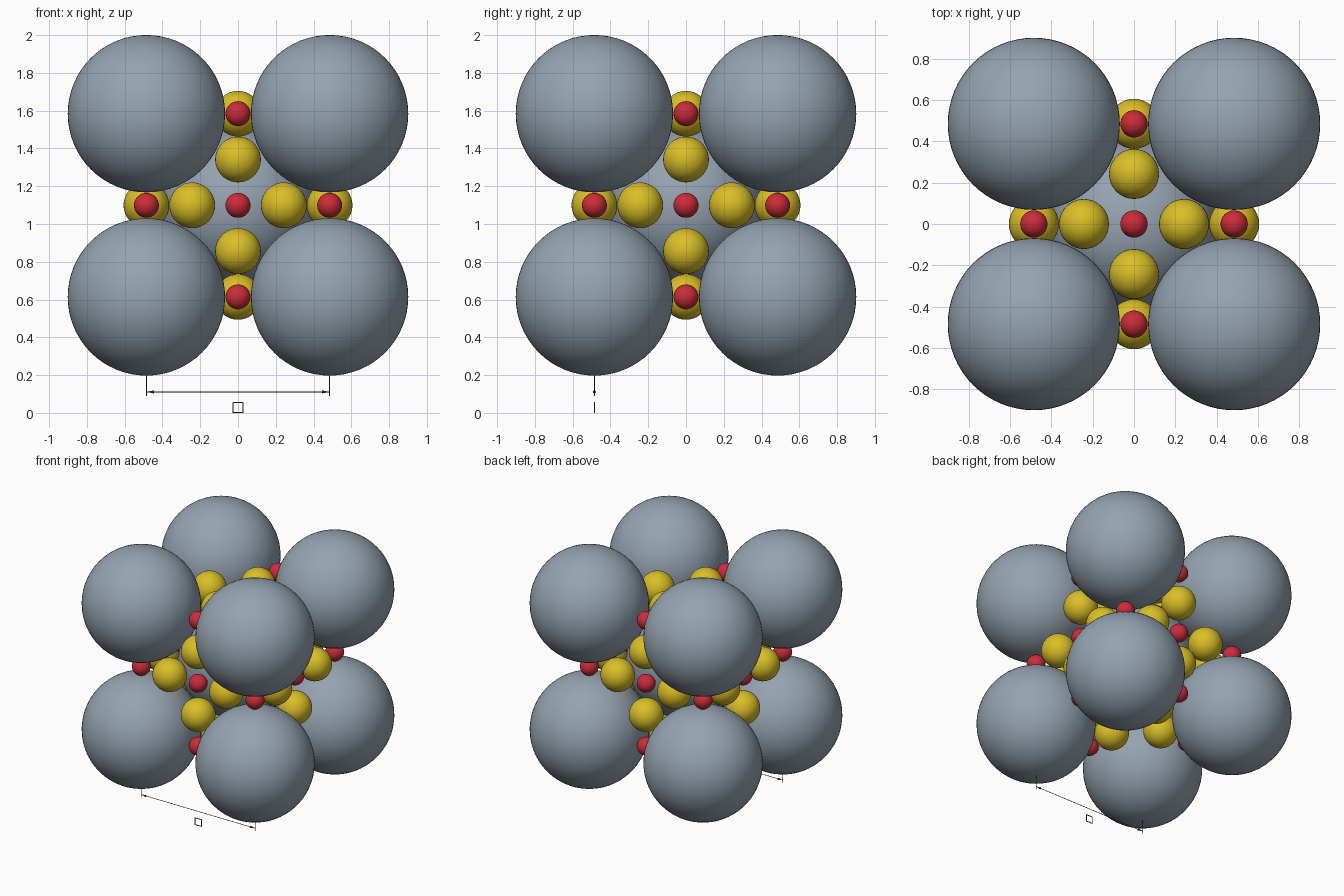
import bpy
from itertools import product
from mathutils import Vector

if "Cube" in bpy.data.objects:
    bpy.data.objects.remove(bpy.data.objects["Cube"])

H = 0.485                        # half the cell edge
CENTRE = Vector((0, 0, 1.099))   # middle of the cell


def material(name, rgb):
    m = bpy.data.materials.new(name)
    m.diffuse_color = (*rgb, 1)
    m.use_nodes = True
    m.node_tree.nodes["Principled BSDF"].inputs["Base Color"].default_value = m.diffuse_color
    return m


GREY = material("blue grey", (0.30, 0.37, 0.44))
YELLOW = material("yellow", (0.70, 0.52, 0.02))
RED = material("red", (0.60, 0.025, 0.04))
DARK = material("dark grey", (0.06, 0.06, 0.06))


def ball(name, site, radius, mat, segments):
    """Smooth sphere at a lattice site given in half-cell units."""
    bpy.ops.mesh.primitive_uv_sphere_add(
        segments=segments, ring_count=segments // 2, radius=radius,
        location=CENTRE + H * Vector(site))
    ob = bpy.context.object
    ob.name = name
    ob.data.materials.append(mat)
    bpy.ops.object.shade_smooth()


def rod(name, a, b, r1, r2=None):
    """Thin round rod, or a cone when the end radius differs."""
    a, b = Vector(a), Vector(b)
    bpy.ops.mesh.primitive_cone_add(
        vertices=8, radius1=r1, radius2=r1 if r2 is None else r2,
        depth=(b - a).length, location=(a + b) / 2,
        rotation=(b - a).to_track_quat('Z', 'Y').to_euler())
    ob = bpy.context.object
    ob.name = name
    ob.data.materials.append(DARK)


# Large balls: eight corners and the body centre
for site in product((-1, 1), repeat=3):
    ball("corner_ball", site, 0.4165, GREY, 64)
ball("centre_ball", (0, 0, 0), 0.4165, GREY, 64)

# Small red balls: face centres (one non-zero) and edge midpoints (two)
for site in product((-1, 0, 1), repeat=3):
    count = sum(map(abs, site))
    if count == 1:
        ball("face_ball", site, 0.066, RED, 32)
    elif count == 2:
        ball("edge_ball", site, 0.066, RED, 32)

# Yellow balls: four on each face, halfway from its centre to its edges
for axis, side in product(range(3), (-1, 1)):
    for other, step in product(range(3), (-0.5, 0.5)):
        if other != axis:
            site = [0, 0, 0]
            site[axis], site[other] = side, step
            ball("yellow_ball", site, 0.121, YELLOW, 40)

# Dimension line under the front edge, with extension lines and arrowheads
Z = 0.111
rod("dimension_line", (-H, -H, Z), (H, -H, Z), 0.002)
for s in (-1, 1):
    rod("extension_line", (s * H, -H, 0.09), (s * H, -H, 0.22), 0.002)
    rod("arrowhead", (s * (H - 0.04), -H, Z), (s * H, -H, Z), 0.008, 0)

# Blank label frame below the dimension line
W, B, T = 0.027, 0.003, 0.055
for s in (-1, 1):
    rod("label_frame_side", (s * W, -H, 0), (s * W, -H, T), 0.003)
for z in (B, T):
    rod("label_frame_bar", (-W, -H, z), (W, -H, z), 0.003)
